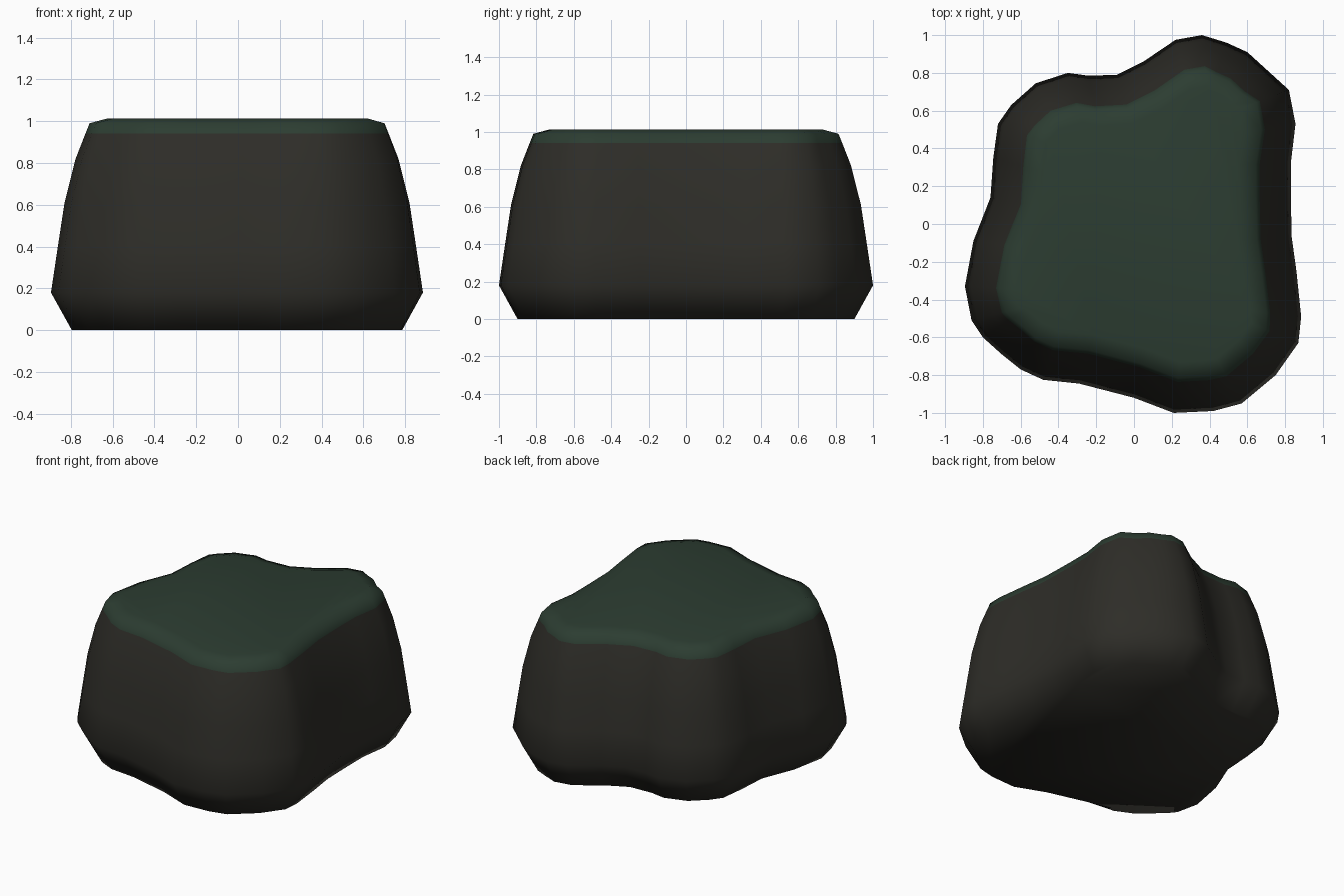
import bpy, bmesh
from mathutils import Vector

if "Cube" in bpy.data.objects:
    bpy.data.objects.remove(bpy.data.objects["Cube"])

# Widest outline of the rock, anticlockwise seen from above
outline = [Vector(p) for p in [
    (.83, .15), (.83, .32), (.855, .53), (.82, .71), (.71, .81), (.6, .91), (.49, .96),
    (.36, 1), (.22, .975), (.05, .86), (-.09, .79), (-.24, .785), (-.35, .8),
    (-.52, .745), (-.65, .63), (-.72, .53), (-.745, .35), (-.76, .14),
    (-.85, -.09), (-.895, -.33), (-.86, -.51), (-.8, -.6), (-.7, -.69), (-.6, -.77),
    (-.48, -.825), (-.29, -.845), (0, -.92), (.21, -1), (.42, -.99),
    (.57, -.95), (.75, -.8), (.87, -.63), (.885, -.49), (.86, -.25), (.835, -.07)]]

# Side profile: height and inset from the widest outline
profile = [(0, .1), (.18, 0), (.4, .033), (.61, .065), (.82, .118),
           (.94, .165), (.99, .185), (1.013, .27)]
n = len(outline)


def inset(i, d):
    # Wide tangent keeps the inset outline smooth and free of crossings
    t = (outline[(i + 2) % n] - outline[i - 2]).normalized()
    return outline[i] + Vector((-t.y, t.x)) * d


def material(name, color):
    m = bpy.data.materials.new(name)
    m.diffuse_color = color
    m.use_nodes = True
    m.node_tree.nodes["Principled BSDF"].inputs["Base Color"].default_value = m.diffuse_color
    return m


bm = bmesh.new()
rings = [[bm.verts.new((*inset(i, d), z)) for i in range(n)] for z, d in profile]

# Side walls, with moss on the upper rim
for k in range(len(rings) - 1):
    a, b = rings[k], rings[k + 1]
    for i in range(n):
        j = (i + 1) % n
        f = bm.faces.new((a[i], a[j], b[j], b[i]))
        f.material_index = int(k >= 5)

# Flat underside and mossy top
bm.faces.new(rings[0][::-1])
bm.faces.new(rings[-1]).material_index = 1
for f in bm.faces:
    f.smooth = True

mesh = bpy.data.meshes.new("mossy_rock")
bm.to_mesh(mesh)
bm.free()
mesh.materials.append(material("dark_stone", (.027, .026, .021, 1)))
mesh.materials.append(material("moss", (.025, .046, .031, 1)))
rock = bpy.data.objects.new("mossy_rock", mesh)
bpy.context.collection.objects.link(rock)
